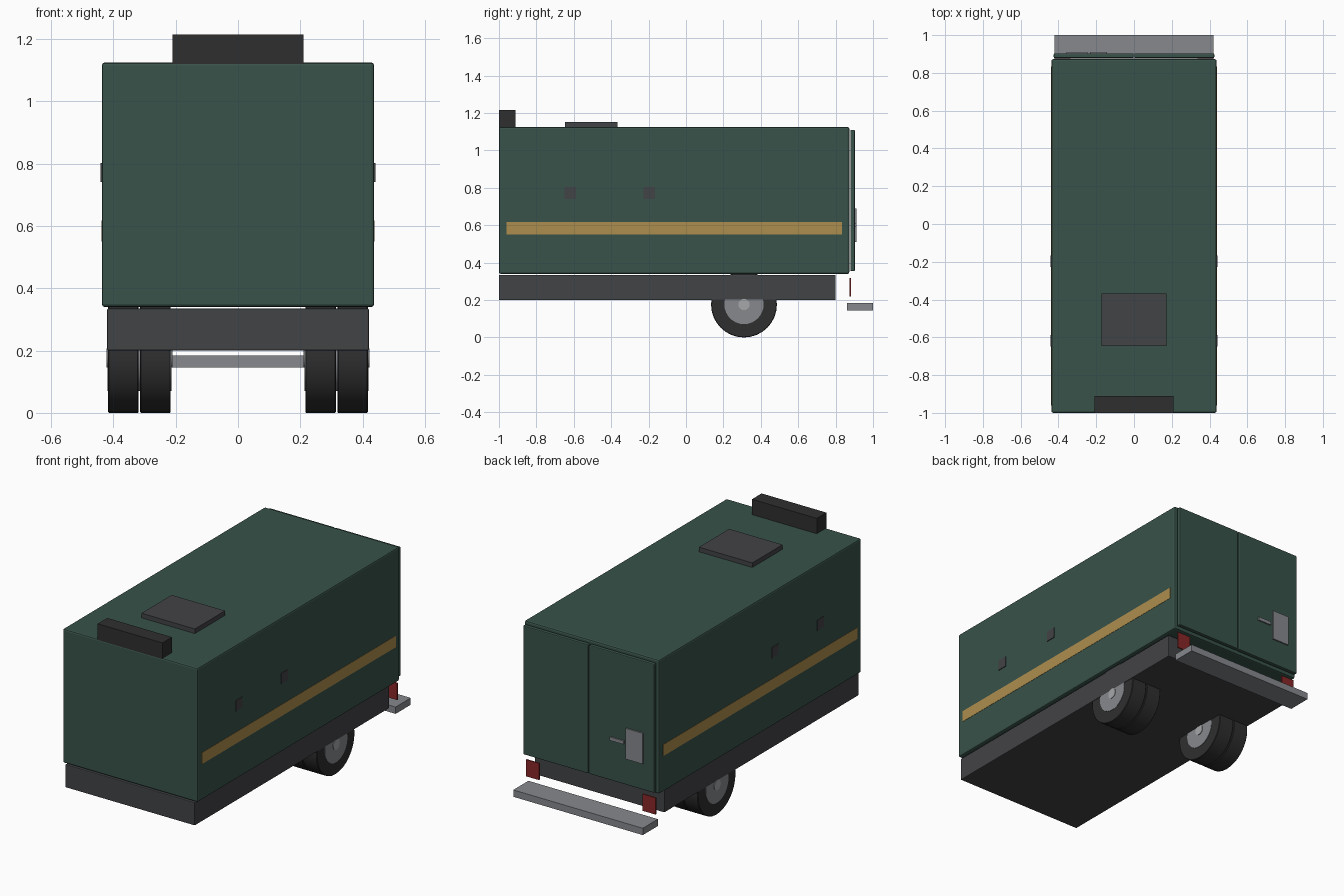
import bpy, math

if "Cube" in bpy.data.objects:
    bpy.data.objects.remove(bpy.data.objects["Cube"])


def mat(name, rgb):
    m = bpy.data.materials.new(name)
    m.diffuse_color = (*rgb, 1)
    m.use_nodes = True
    m.node_tree.nodes["Principled BSDF"].inputs["Base Color"].default_value = m.diffuse_color
    return m


GREEN = mat("green_paint", (0.04, 0.085, 0.068))
DARK = mat("dark_metal", (0.055, 0.056, 0.062))
BLACK = mat("black_plastic", (0.028, 0.028, 0.03))
GOLD = mat("gold_stripe", (0.42, 0.27, 0.075))
STEEL = mat("steel", (0.24, 0.25, 0.27))
HUB = mat("light_steel", (0.38, 0.39, 0.4))
RED = mat("red_lens", (0.25, 0.02, 0.02))


def box(name, x, y, z, material, bevel=0):
    """Box spanning the given (min, max) ranges."""
    spans = (x, y, z)
    bpy.ops.mesh.primitive_cube_add(size=1, location=[(a + b) / 2 for a, b in spans])
    o = bpy.context.object
    o.name = name
    o.scale = [b - a for a, b in spans]
    bpy.ops.object.transform_apply(location=False, rotation=False, scale=True)
    o.data.materials.append(material)
    if bevel:
        m = o.modifiers.new("bevel", 'BEVEL')
        m.width = bevel
        m.segments = 2
    return o


def disc(name, x0, x1, radius, material, bevel=0):
    """Cylinder along x on the axle."""
    bpy.ops.mesh.primitive_cylinder_add(vertices=32, radius=radius, depth=x1 - x0,
                                        location=((x0 + x1) / 2, 0.31, 0.176),
                                        rotation=(0, math.pi / 2, 0))
    o = bpy.context.object
    o.name = name
    o.data.materials.append(material)
    bpy.ops.object.shade_smooth_by_angle(angle=math.radians(35))
    if bevel:
        m = o.modifiers.new("bevel", 'BEVEL')
        m.width = bevel
        m.segments = 1
        m.limit_method = 'ANGLE'


# Cargo body and chassis
box("cargo_body", (-0.437, 0.437), (-1, 0.873), (0.34, 1.125), GREEN, 0.009)
box("chassis", (-0.42, 0.42), (-1, 0.8), (0.2, 0.335), DARK, 0.004)

# Roof equipment
box("roof_unit", (-0.21, 0.21), (-1, -0.911), (1.12, 1.215), BLACK)
box("roof_hatch", (-0.173, 0.173), (-0.647, -0.367), (1.12, 1.152), DARK)

# Rear step
box("rear_step", (-0.42, 0.42), (0.86, 1.0), (0.145, 0.185), STEEL)

# Parts on both sides
for side, s in (("right", 1), ("left", -1)):
    def xr(a, b):
        return tuple(sorted((a * s, b * s)))

    box(f"{side}_stripe", xr(0.43, 0.4385), (-0.96, 0.835), (0.55, 0.617), GOLD)
    for i, y in enumerate((-0.618, -0.197)):
        box(f"{side}_side_marker_{i + 1}", xr(0.43, 0.441),
            (y - 0.031, y + 0.031), (0.741, 0.803), DARK)
    box(f"{side}_rear_door", xr(0.002, 0.425), (0.879, 0.903), (0.355, 1.11), GREEN, 0.005)
    box(f"{side}_tail_light", xr(0.335, 0.42), (0.875, 0.882), (0.22, 0.318), RED)

    # Dual wheels
    for pos, a, b in (("inner", 0.216, 0.314), ("outer", 0.319, 0.417)):
        x0, x1 = xr(a, b)
        disc(f"{side}_{pos}_tyre", x0, x1, 0.176, BLACK, 0.003)
        disc(f"{side}_{pos}_rim", x0 - 0.002, x1 + 0.002, 0.105, STEEL)
    disc(f"{side}_hub", *xr(0.21, 0.422), 0.03, HUB)

# Door lock
box("door_lock_plate", (-0.357, -0.247), (0.9, 0.911), (0.51, 0.69), STEEL)
box("door_handle", (-0.232, -0.142), (0.9, 0.911), (0.592, 0.612), STEEL)
